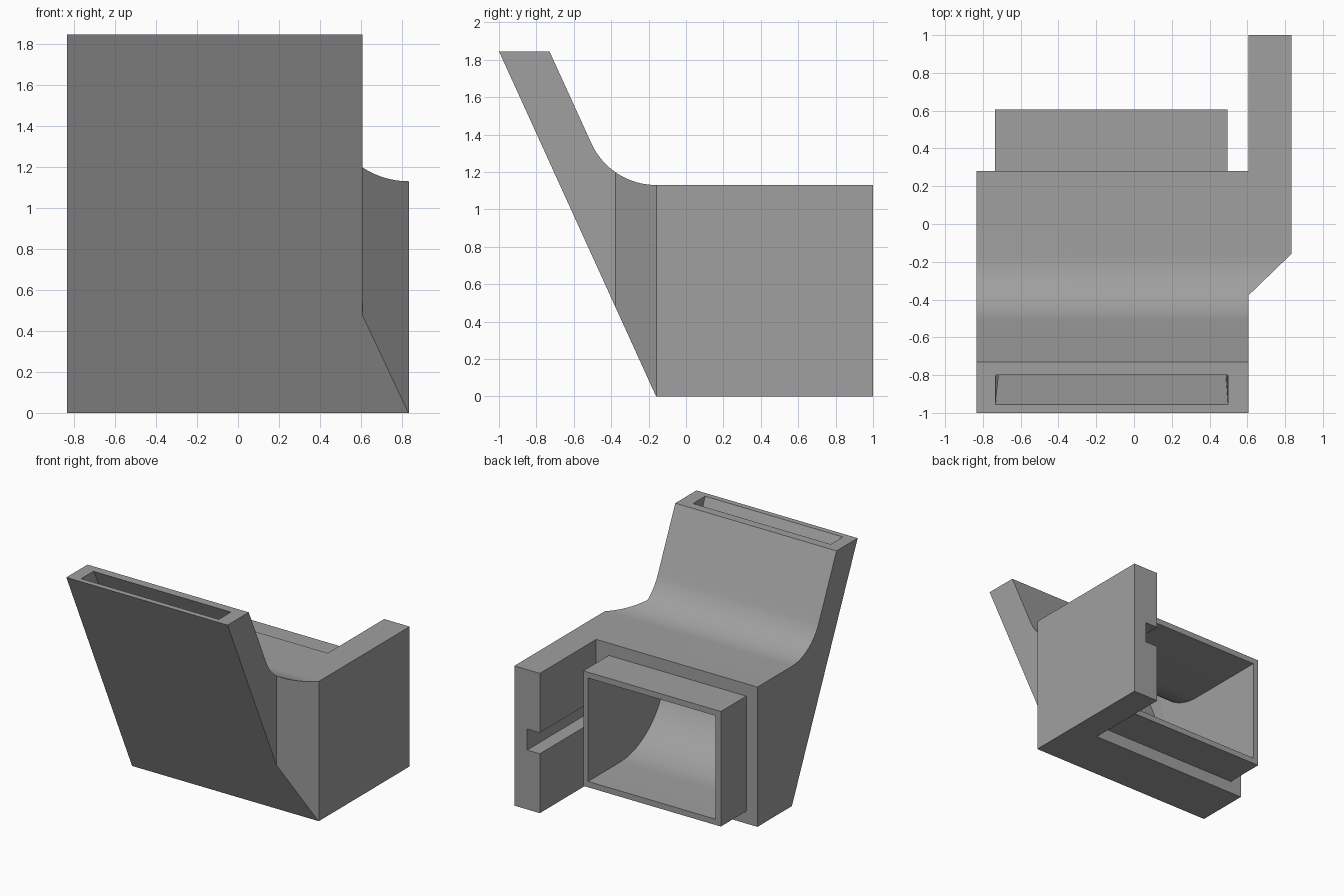
import bpy, bmesh, math
from mathutils import Vector

if "Cube" in bpy.data.objects:
    bpy.data.objects.remove(bpy.data.objects["Cube"])

SLOPE = 0.84 / 1.845      # lean of the chute, y per unit of height
TOP, DECK = 1.845, 1.13   # chute top and deck heights
LEFT, SPLIT, RIGHT = -0.835, 0.607, 0.835


def fillet(a, corner, b, radius, n=16):
    """Points of a round between the lines a-corner and corner-b."""
    a, c, b = Vector(a), Vector(corner), Vector(b)
    u, v = (a - c).normalized(), (b - c).normalized()
    half = u.angle(v) / 2
    centre = c + (u + v).normalized() * radius / math.sin(half)
    p = c + u * radius / math.tan(half) - centre
    q = c + v * radius / math.tan(half) - centre
    total = math.pi - 2 * half
    return [centre + (p * math.sin(total * (1 - i / n)) + q * math.sin(total * i / n))
            / math.sin(total) for i in range(n + 1)]


def make(name, verts, faces):
    mesh = bpy.data.meshes.new(name)
    mesh.from_pydata([tuple(v) for v in verts], [], faces)
    bm = bmesh.new()
    bm.from_mesh(mesh)
    bmesh.ops.recalc_face_normals(bm, faces=bm.faces[:])
    bm.to_mesh(mesh)
    bm.free()
    obj = bpy.data.objects.new(name, mesh)
    bpy.context.collection.objects.link(obj)
    return obj


def prism(name, low, high):
    """Solid between two matching outlines."""
    n = len(low)
    sides = [(i, (i + 1) % n, n + (i + 1) % n, n + i) for i in range(n)]
    return make(name, low + high,
                sides + [tuple(range(n)), tuple(range(n, 2 * n))])


def box(name, x0, x1, y0, y1, z0, z1):
    plan = [(x0, y0), (x1, y0), (x1, y1), (x0, y1)]
    return prism(name, [(x, y, z0) for x, y in plan], [(x, y, z1) for x, y in plan])


def combine(target, other, operation):
    mod = target.modifiers.new(operation, 'BOOLEAN')
    mod.operation, mod.object, mod.solver = operation, other, 'EXACT'
    bpy.context.view_layer.objects.active = target
    bpy.ops.object.modifier_apply(modifier=mod.name)
    bpy.data.objects.remove(other)


# Side profile: leaning chute, rounded into a flat deck
back_top = (-0.73, TOP)
profile = [Vector(p) for p in ((-0.16, 0), (-1, TOP), back_top)]
profile += fillet(back_top, (-0.73 + SLOPE * (TOP - DECK), DECK), (1, DECK), 0.38)
profile += [Vector((1, DECK)), Vector((1, 0))]
body = prism("chute_body", [(LEFT, y, z) for y, z in profile],
             [(RIGHT, y, z) for y, z in profile])

# Plan outline: leaves the side arm with its slanted front corner
plan = [(-1, -2), (SPLIT, -2), (SPLIT, -0.377), (0.935, -0.06),
        (0.935, 1.5), (SPLIT, 1.5), (SPLIT, 0.28), (-1, 0.28)]
combine(body, prism("plan", [(x, y, -1) for x, y in plan],
                    [(x, y, 3) for x, y in plan]), 'INTERSECT')

# Rear spigot
combine(body, box("spigot", -0.735, 0.495, 0.1, 0.605, 0.1, 1.03), 'UNION')

# Groove along the inner face of the arm
combine(body, box("groove", 0.55, 0.72, 0.28, 1.2, 0.48, 0.65), 'DIFFERENCE')


# Curved duct from the rear opening up to the top slot
def duct_line(y_top, z_flat, radius):
    rear = (0.8, z_flat)
    corner = (y_top + SLOPE * (TOP - z_flat), z_flat)
    top = (y_top - SLOPE * 0.05, TOP + 0.05)
    return [Vector(rear)] + fillet(rear, corner, top, radius) + [Vector(top)]


floor = duct_line(-0.955, 0.147, 0.59)
ceiling = duct_line(-0.80, 0.983, 0.525)
n = len(floor)
verts = []
for line in (floor, ceiling):
    for side in (-1, 1):
        for y, z in line:
            half_width = 0.617 if z > TOP else 0.57
            verts.append((-0.118 + side * half_width, y, z))
faces = [(0, n, 3 * n, 2 * n), (n - 1, 2 * n - 1, 4 * n - 1, 3 * n - 1)]
for i in range(n - 1):
    for a, b in ((0, n), (2 * n, 3 * n), (0, 2 * n), (n, 3 * n)):
        faces.append((a + i, a + i + 1, b + i + 1, b + i))
combine(body, make("duct", verts, faces), 'DIFFERENCE')

# Single grey finish
grey = bpy.data.materials.new("grey")
grey.diffuse_color = (0.35, 0.35, 0.35, 1)
grey.use_nodes = True
grey.node_tree.nodes["Principled BSDF"].inputs["Base Color"].default_value = grey.diffuse_color
body.data.materials.clear()
body.data.materials.append(grey)
for poly in body.data.polygons:
    poly.material_index = 0

bpy.ops.object.select_all(action='DESELECT')
body.select_set(True)
bpy.context.view_layer.objects.active = body
bpy.ops.object.shade_smooth_by_angle(angle=math.radians(25))
